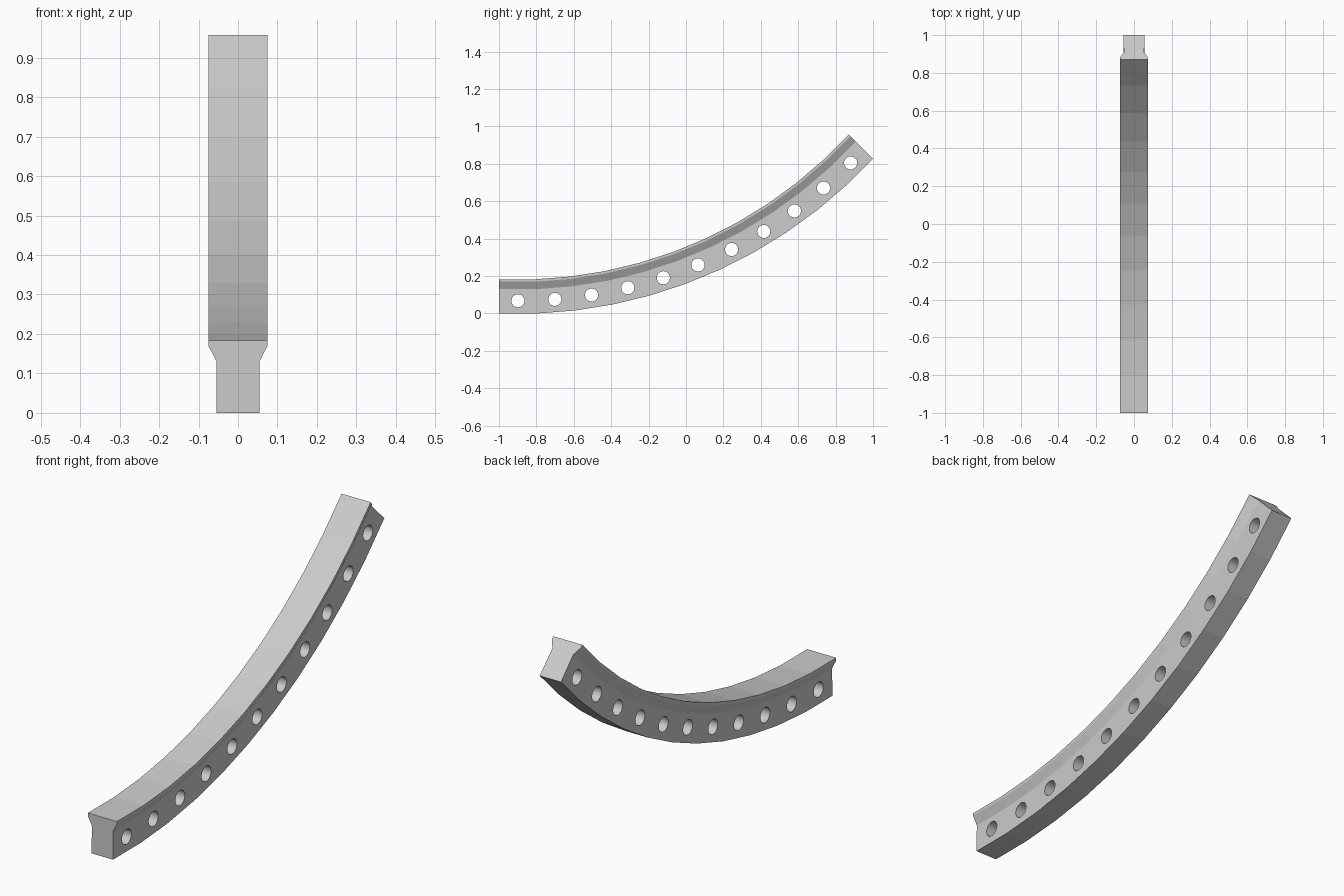
import bpy, bmesh
from math import sin, cos, radians, pi
from mathutils import Matrix, Vector

if "Cube" in bpy.data.objects:
    bpy.data.objects.remove(bpy.data.objects["Cube"])

SEGS, STEP = 11, radians(4.5)
LEN = 2 / sum(cos(k * STEP) for k in range(SEGS))
HOLE_H, HOLE_R = 0.068, 0.035

# Underside path: straight segments, each turned up a little more
path = [Vector((0, -1, 0))]
for k in range(SEGS):
    path.append(path[-1] + LEN * Vector((0, cos(k * STEP), sin(k * STEP))))

# Cross-section: narrow web with a flared head (half width, height)
half = [(0.055, 0), (0.054, 0.13), (0.075, 0.17), (0.075, 0.183)]
profile = half + [(-x, h) for x, h in reversed(half)]

# Sweep the section along the path with mitred joints
bm = bmesh.new()
rings = []
for i, p in enumerate(path):
    if i == 0:
        a, stretch = 0, 1
    elif i == SEGS:
        a, stretch = (SEGS - 1) * STEP, 1
    else:
        a, stretch = (i - 0.5) * STEP, 1 / cos(STEP / 2)
    up = Vector((0, -sin(a), cos(a))) * stretch
    rings.append([bm.verts.new(p + up * h + Vector((x, 0, 0))) for x, h in profile])
n = len(profile)
for r, s in zip(rings, rings[1:]):
    for j in range(n):
        bm.faces.new((r[j], r[(j + 1) % n], s[(j + 1) % n], s[j]))
bm.faces.new(rings[0])
bm.faces.new(rings[-1])
bmesh.ops.recalc_face_normals(bm, faces=bm.faces)
mesh = bpy.data.meshes.new("curved_rail")
bm.to_mesh(mesh)
bm.free()
rail = bpy.data.objects.new("curved_rail", mesh)
bpy.context.collection.objects.link(rail)

# One round cross hole in the middle of each segment
bm = bmesh.new()
for k in range(SEGS):
    a = k * STEP
    c = (path[k] + path[k + 1]) / 2 + HOLE_H * Vector((0, -sin(a), cos(a)))
    bmesh.ops.create_cone(bm, cap_ends=True, segments=32, radius1=HOLE_R,
                          radius2=HOLE_R, depth=0.3,
                          matrix=Matrix.Translation(c) @ Matrix.Rotation(pi / 2, 4, 'Y'))
for f in bm.faces:
    f.smooth = len(f.verts) == 4
mesh = bpy.data.meshes.new("hole_cutter")
bm.to_mesh(mesh)
bm.free()
cutter = bpy.data.objects.new("hole_cutter", mesh)
bpy.context.collection.objects.link(cutter)
cutter.hide_render = True

# Cut the holes, then remove the cutter
mod = rail.modifiers.new("holes", 'BOOLEAN')
mod.operation, mod.solver, mod.object = 'DIFFERENCE', 'EXACT', cutter
bpy.context.view_layer.objects.active = rail
rail.select_set(True)
bpy.ops.object.modifier_apply(modifier=mod.name)
bpy.data.objects.remove(cutter)
